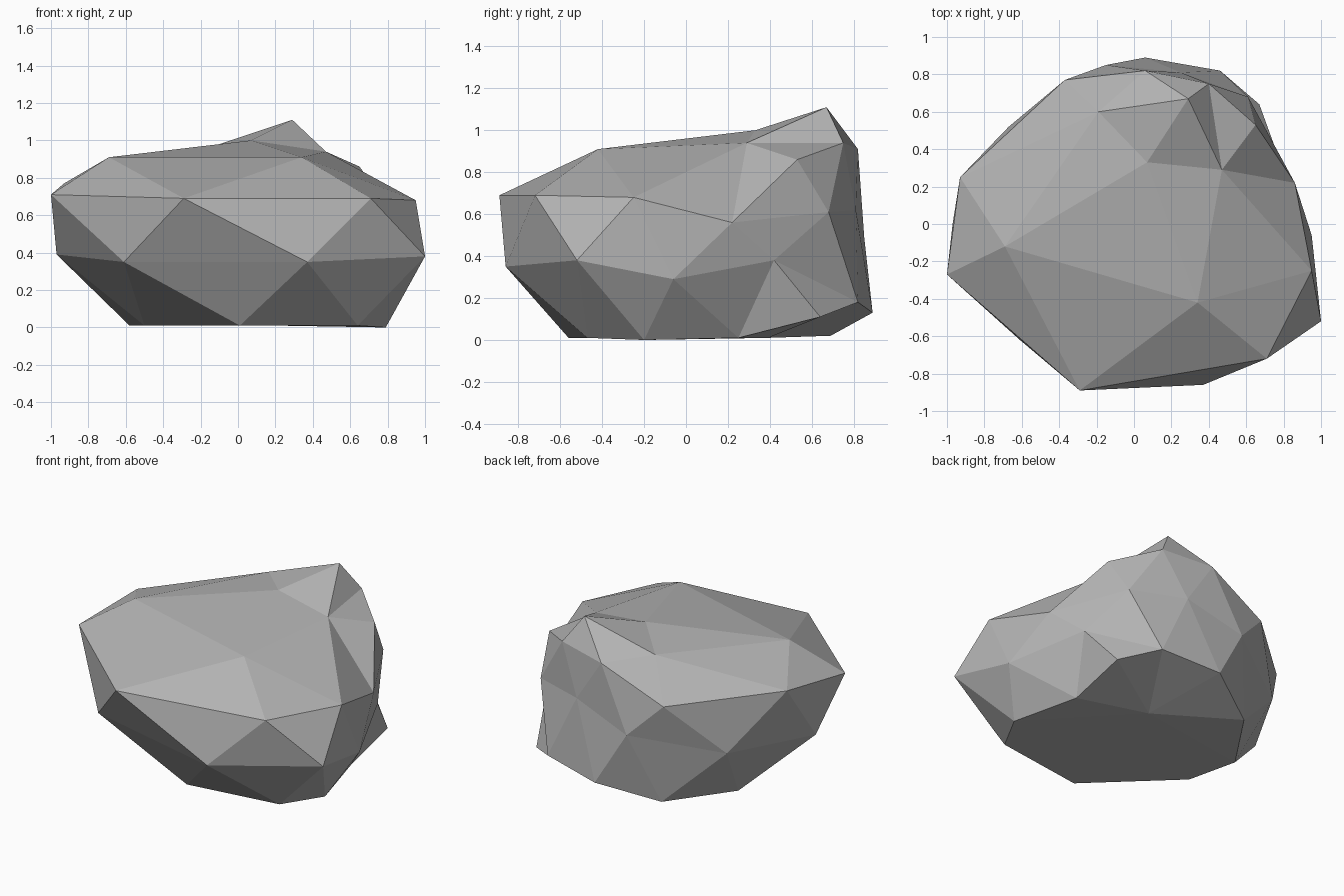
import bpy
import bmesh
from mathutils import Vector

default_cube = bpy.data.objects.get("Cube")
if default_cube:
    bpy.data.objects.remove(default_cube, do_unlink=True)


def make_material(name, colour):
    material = bpy.data.materials.new(name)
    material.use_nodes = True
    material.diffuse_color = colour
    shader = material.node_tree.nodes["Principled BSDF"]
    shader.inputs["Base Color"].default_value = colour
    return material


def faceted_boulder(name, corners, centre, stretch, material):
    """Skin corner points around a centre, keeping shallow hollows.

    The corners are joined as they lie on a sphere around the centre,
    then each one is moved out to its real position.
    """
    bm = bmesh.new()
    targets = {}
    for corner in corners:
        direction = Vector(corner) - centre
        direction.z *= stretch
        targets[bm.verts.new(direction.normalized())] = Vector(corner)
    bmesh.ops.convex_hull(bm, input=list(bm.verts), use_existing_faces=False)
    for vert, position in targets.items():
        vert.co = position
    bmesh.ops.recalc_face_normals(bm, faces=list(bm.faces))

    mesh = bpy.data.meshes.new(name)
    bm.to_mesh(mesh)
    bm.free()
    mesh.materials.append(material)
    boulder = bpy.data.objects.new(name, mesh)
    bpy.context.scene.collection.objects.link(boulder)
    return boulder


# Crown: the sloping top with its peak towards the back
crown = [
    (-.69, -.12, .91), (.34, -.42, .91), (.07, .33, 1), (.47, .29, .94),
    (-.19, .6, .95), (.29, .67, 1.11), (.4, .75, .94), (.06, .82, .91),
    (.65, .53, .86),
]

# Shoulder: upper ring of corners
shoulder = [
    (-1, -.27, .71), (-.29, -.89, .69), (.71, -.72, .69), (.95, -.25, .68),
    (.86, .22, .56), (.61, .68, .61), (.25, .81, .62), (-.37, .77, .71),
    (-.93, .25, .77),
]

# Belly: widest ring of corners
belly = [
    (-.97, 0, .39), (-.61, -.62, .35), (.37, -.86, .35), (1, -.52, .38),
    (.95, -.06, .29), (.75, .42, .38), (-.15, .85, .49), (-.67, .52, .38),
]

# Foot: flat underside, lifted at the back
foot = [
    (.01, -.56, .01), (.64, -.47, .01), (.79, -.2, 0), (.67, .25, .01),
    (.67, .64, .11), (.46, .82, .18), (.06, .89, .13), (-.3, .69, .02),
    (-.58, .27, .01), (-.5, -.07, .01), (.21, .39, .01),
]

stone_grey = make_material("stone grey", (.45, .45, .45, 1))
faceted_boulder("boulder", crown + shoulder + belly + foot,
                Vector((.05, .05, .45)), 1.5, stone_grey)
